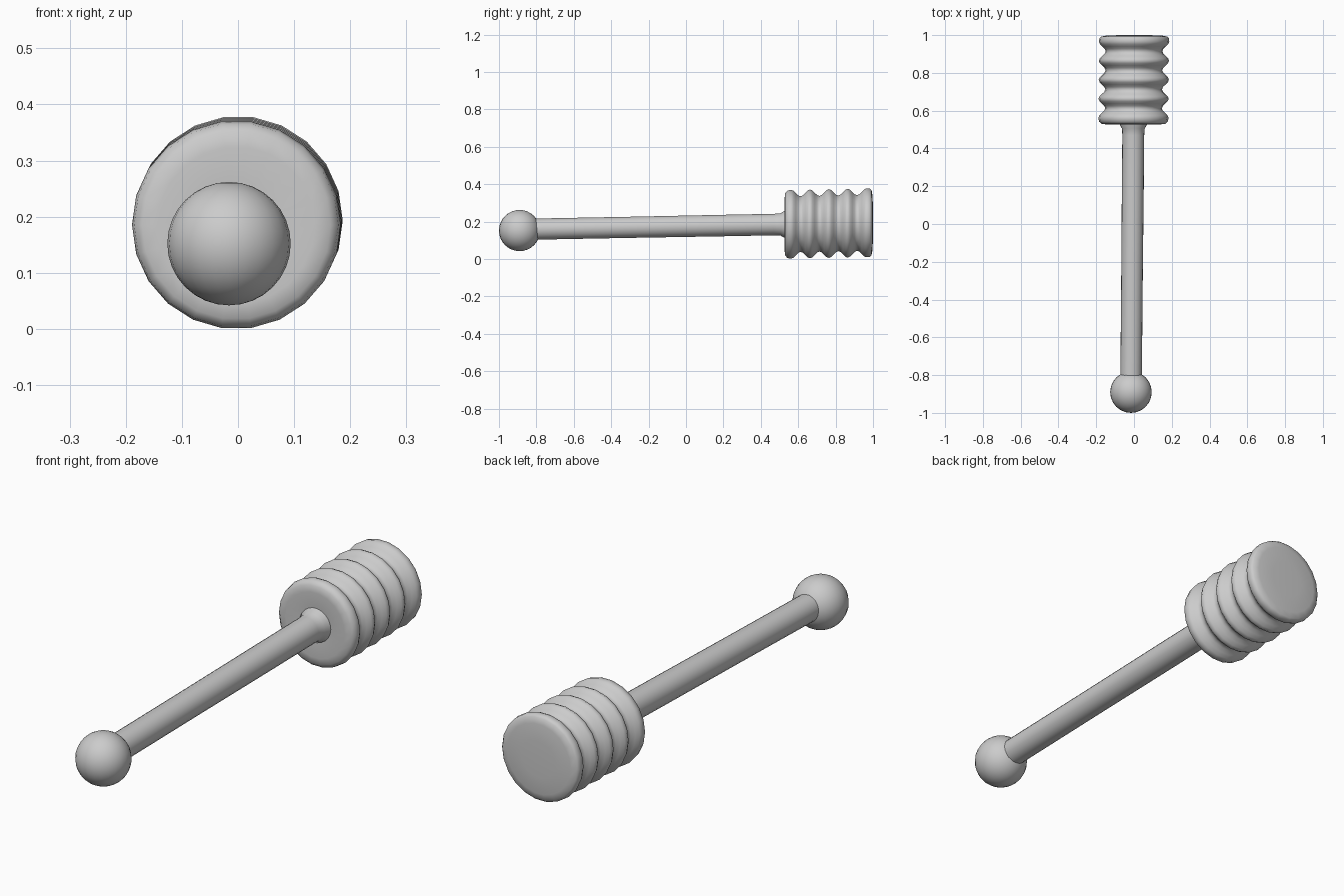
import bpy, bmesh, math
from mathutils import Vector

if "Cube" in bpy.data.objects:
    bpy.data.objects.remove(bpy.data.objects["Cube"])

SEGMENTS = 22


def axis_point(y):
    # The dipper leans very slightly up and to the right towards its head
    return Vector((-0.008 + 0.009 * y, y, 0.175 + 0.019 * y))


def lathe(name, profile):
    # Spin (y, radius) pairs around the leaning axis
    bm = bmesh.new()
    rings = []
    for y, r in profile:
        c = axis_point(y)
        rings.append([bm.verts.new((c.x + r * math.cos(a), y, c.z + r * math.sin(a)))
                      for a in (2 * math.pi * i / SEGMENTS for i in range(SEGMENTS))])
    for a, b in zip(rings, rings[1:]):
        for i in range(SEGMENTS):
            j = (i + 1) % SEGMENTS
            bm.faces.new((a[i], a[j], b[j], b[i]))
    bm.faces.new(rings[0])
    bm.faces.new(rings[-1])
    bmesh.ops.recalc_face_normals(bm, faces=bm.faces)
    mesh = bpy.data.meshes.new(name)
    bm.to_mesh(mesh)
    bm.free()
    for p in mesh.polygons:
        p.use_smooth = True
    obj = bpy.data.objects.new(name, mesh)
    bpy.context.collection.objects.link(obj)
    return obj


# Ball at the end of the handle
bpy.ops.mesh.primitive_uv_sphere_add(segments=24, ring_count=16, radius=0.11,
                                     location=(-0.016, -0.89, 0.152))
ball = bpy.context.object
ball.name = "handle_ball"
bpy.ops.object.shade_smooth()

# Straight handle, flaring slightly where it meets the head
lathe("handle", [(-0.88, 0.057), (-0.8, 0.057), (-0.3, 0.057), (0.2, 0.058),
                 (0.47, 0.058), (0.505, 0.06), (0.525, 0.072), (0.56, 0.075)])

# Grooved head: front face, five ridges with valleys between, domed end
ridges = [0.562, 0.664, 0.766, 0.867, 0.965]
profile = [(0.535, 0.005), (0.53, 0.08), (0.527, 0.14), (0.53, 0.168), (0.542, 0.182)]
first, last = ridges[0], ridges[-1]
steps = 8 * (len(ridges) - 1)
for k in range(steps + 1):
    t = k / steps
    y = first + (last - first) * t
    wave = 0.5 + 0.5 * math.cos(2 * math.pi * k / 8)
    profile.append((y, 0.15 + 0.036 * wave))
profile += [(0.983, 0.184), (0.992, 0.176), (0.997, 0.15), (1.0, 0.08), (1.0, 0.005)]
lathe("dipper_head", profile)
